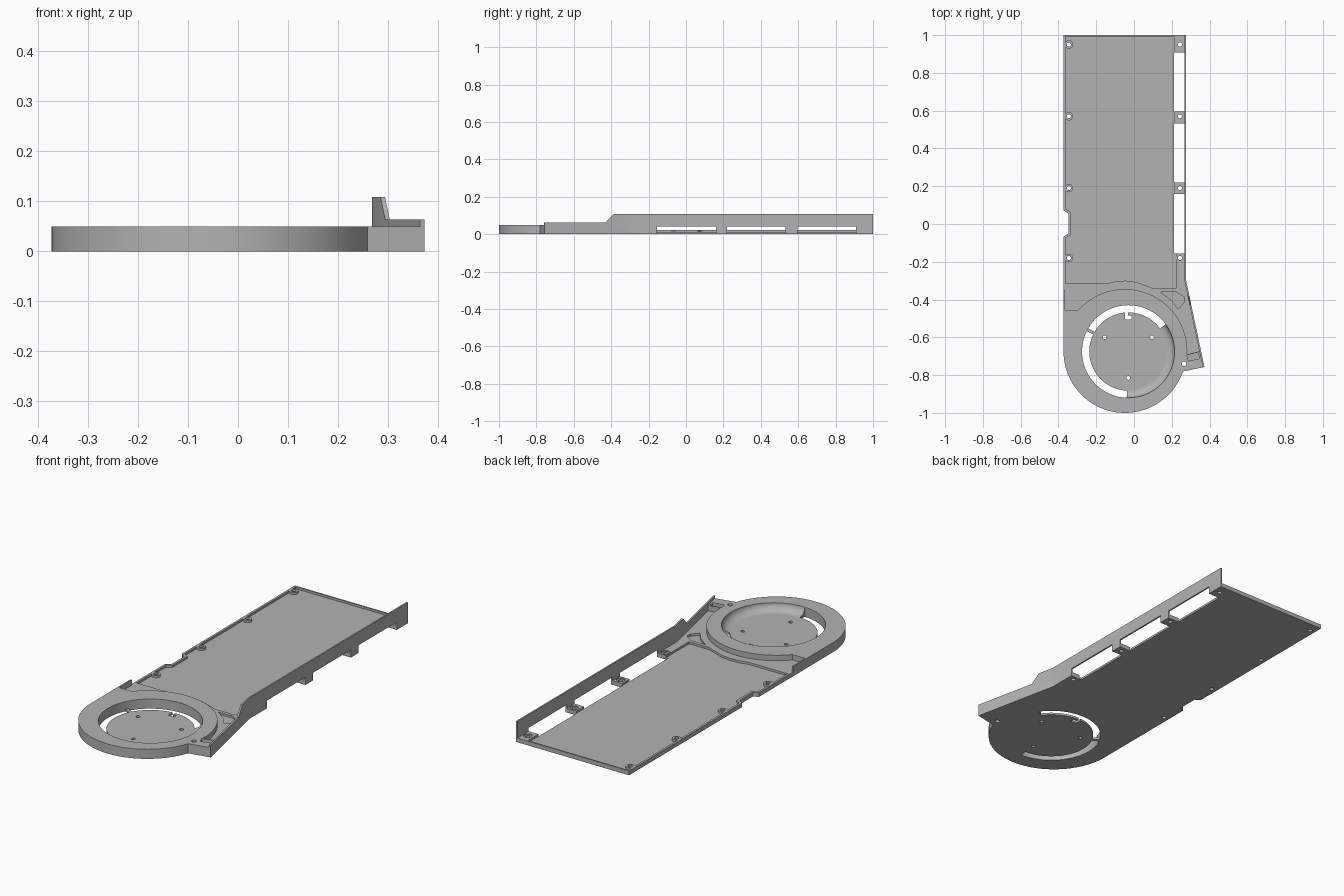
import bpy, bmesh
from math import sin, cos, radians

if "Cube" in bpy.data.objects:
    bpy.data.objects.remove(bpy.data.objects["Cube"], do_unlink=True)

grey = bpy.data.materials.new("plain grey")
grey.use_nodes = True
grey.diffuse_color = (0.45, 0.45, 0.45, 1)
grey.node_tree.nodes["Principled BSDF"].inputs["Base Color"].default_value = (0.45, 0.45, 0.45, 1)

RING = (-0.048, -0.675)    # centre of the round end
DISC = (-0.03, -0.675)     # centre of the round opening
FLOOR, LEDGE, TOP, WALL = 0.011, 0.022, 0.05, 0.108


def arc(center, radius, start, end, steps=48):
    angles = [radians(start + (end - start) * i / steps) for i in range(steps + 1)]
    return [(center[0] + radius * cos(a), center[1] + radius * sin(a)) for a in angles]


def circle(center, radius, steps=32):
    return arc(center, radius, 0, 360, steps)[:-1]


def rect(x0, x1, y0, y1):
    return [(x0, y0), (x1, y0), (x1, y1), (x0, y1)]


def finish(name, bm):
    bmesh.ops.recalc_face_normals(bm, faces=bm.faces)
    mesh = bpy.data.meshes.new(name)
    bm.to_mesh(mesh)
    bm.free()
    mesh.materials.append(grey)
    obj = bpy.data.objects.new(name, mesh)
    bpy.context.collection.objects.link(obj)
    return obj


def prism(name, points, low, high, sideways=False):
    """Extrude a plan outline upward, or a (y, z) outline along x."""
    bm = bmesh.new()
    place = (lambda p, h: (h, p[0], p[1])) if sideways else (lambda p, h: (p[0], p[1], h))
    bottom = [bm.verts.new(place(p, low)) for p in points]
    top = [bm.verts.new(place(p, high)) for p in points]
    bm.faces.new(bottom)
    bm.faces.new(top)
    for i in range(len(points)):
        j = (i + 1) % len(points)
        bm.faces.new((bottom[i], bottom[j], top[j], top[i]))
    return finish(name, bm)


def combine(target, tool, operation):
    bpy.context.view_layer.objects.active = target
    mod = target.modifiers.new(operation.lower(), "BOOLEAN")
    mod.operation, mod.solver, mod.object = operation, "EXACT", tool
    bpy.ops.object.modifier_apply(modifier=mod.name)
    bpy.data.objects.remove(tool, do_unlink=True)


def cut(target, points, low=-0.1, high=0.3):
    combine(target, prism("cutter", points, low, high), "DIFFERENCE")


# Tray body: long plate, round end and slanted corner
outline = [(0.276, -0.3), (0.276, 1), (-0.373, 1), (-0.373, 0.072), (-0.347, 0.055),
           (-0.347, -0.05), (-0.373, -0.067)]
outline += arc(RING, 0.325, 180, 341, 64) + [(0.373, -0.757)]
body = prism("tray_body", outline, 0, TOP)

# Lower ledge everywhere behind the raised ring
cut(body, [(-0.5, -0.455)] + arc(RING, 0.33, 138, -2) +
    [(0.284, -0.69), (0.34, -0.675), (0.5, -0.67), (0.5, 1.1), (-0.5, 1.1)], LEDGE)

# Main shallow pocket with a curved front edge
cut(body, [(-0.362, -0.315), (-0.14, -0.315), (-0.095, -0.304), (-0.045, -0.3), (0.01, -0.307),
           (0.06, -0.325), (0.105, -0.342), (0.222, -0.342), (0.222, -0.15), (0.212, -0.15),
           (0.212, 0.992), (-0.362, 0.992), (-0.362, 0.08), (-0.335, 0.063),
           (-0.335, -0.058), (-0.362, -0.075)], FLOOR)

# Small recesses beside the ring
cut(body, [(0.14, -0.36), (0.222, -0.36), (0.265, -0.385), (0.265, -0.415), (0.235, -0.45), (0.2, -0.405)], FLOOR)
cut(body, [(0.28, -0.695), (0.338, -0.68), (0.347, -0.712), (0.288, -0.725)], 0.03)

# Screw bosses along both long sides
screws = [(x, y) for x in (-0.345, 0.243) for y in (-0.18, 0.19, 0.57, 0.95)]
for spot in screws:
    if spot[0] < 0:
        combine(body, prism("boss", circle(spot, 0.022), 0.004, LEDGE), "UNION")

# Tall side wall, lower beside the ring
wall = prism("side_wall", [(0.276, 1), (0.268, 1), (0.268, -0.305), (0.364, -0.759),
                           (0.373, -0.757), (0.276, -0.3)], 0, WALL)
slope = prism("cutter", [(-0.9, 0.063), (-0.43, 0.063), (-0.385, WALL), (-0.385, 0.2), (-0.9, 0.2)],
              0, 0.5, sideways=True)
combine(wall, slope, "DIFFERENCE")
combine(body, wall, "UNION")

# Windows through the floor edge and the wall foot
for y0, y1 in ((-0.155, 0.16), (0.22, 0.532), (0.595, 0.908)):
    cut(body, rect(0.211, 0.4, y0, y1), -0.1, 0.04)

# Screw holes with shallow counterbores, and the round opening
for spot in screws:
    cut(body, circle(spot, 0.011, 20))
    if spot[0] > 0:
        cut(body, circle(spot, 0.021, 24), 0.017, 0.04)
cut(body, circle((0.265, -0.74), 0.012, 20))
cut(body, circle(DISC, 0.245, 96))

# Thin upright strip on the left edge
strip = prism("edge_strip", rect(-0.373, -0.365, -0.46, -0.35), 0.015, TOP)

# Centre disc with three holes and a hooked notch
disc = prism("centre_disc", circle(DISC, 0.207, 96), 0, FLOOR)
for spot in ((-0.155, -0.6), (0.095, -0.6), (-0.03, -0.815)):
    cut(disc, circle(spot, 0.01, 20))
cut(disc, [(-0.047, -0.45), (-0.047, -0.505), (-0.013, -0.505), (-0.013, -0.485),
           (-0.033, -0.485), (-0.033, -0.45)])

# Curved bowl section joining disc and ring
profile = [(0.203, 0), (0.248, 0), (0.248, TOP - 0.001), (0.245, TOP - 0.001)]
profile += [(0.203 + 0.042 * cos(radians(a)), TOP - 0.039 * sin(radians(a))) for a in range(10, 91, 10)]
bm = bmesh.new()
rows = []
for i in range(37):
    a = radians(-92 + 128 * i / 36)
    rows.append([bm.verts.new((DISC[0] + r * cos(a), DISC[1] + r * sin(a), z)) for r, z in profile])
for one, two in zip(rows, rows[1:]):
    for k in range(len(profile)):
        n = (k + 1) % len(profile)
        bm.faces.new((one[k], one[n], two[n], two[k]))
bm.faces.new(rows[0])
bm.faces.new(rows[-1])
bowl = finish("bowl_section", bm)

# Narrow spoke bridging the open gap
spoke = prism("disc_spoke", arc(DISC, 0.25, 150, 154, 2) + arc(DISC, 0.203, 154, 150, 2), 0, FLOOR)

bpy.ops.object.select_all(action="DESELECT")
for obj in (body, strip, disc, bowl, spoke):
    obj.select_set(True)
bpy.context.view_layer.objects.active = body
bpy.ops.object.shade_smooth_by_angle(angle=radians(30))
